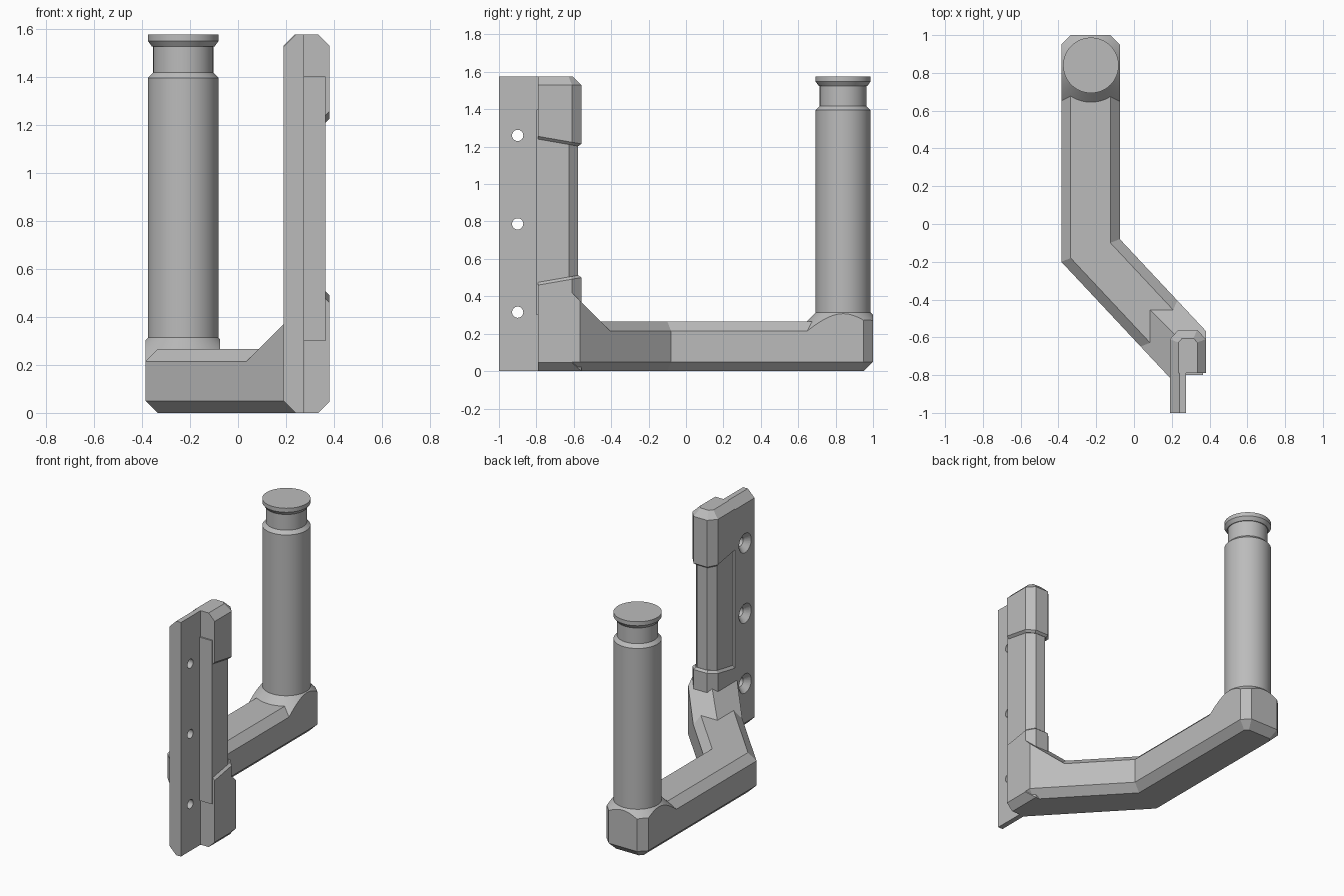
import bpy, bmesh, math
from mathutils import Vector, Matrix

if "Cube" in bpy.data.objects:
    bpy.data.objects.remove(bpy.data.objects["Cube"], do_unlink=True)

grey = bpy.data.materials.new("plain_grey")
grey.use_nodes = True
grey.diffuse_color = (0.5, 0.5, 0.5, 1)
grey.node_tree.nodes["Principled BSDF"].inputs["Base Color"].default_value = (0.5, 0.5, 0.5, 1)

UP, DOWN = Vector((0, 0, 1)), Vector((0, 0, -1))


def finish(bm, name, smooth=False):
    bmesh.ops.recalc_face_normals(bm, faces=bm.faces)
    mesh = bpy.data.meshes.new(name)
    bm.to_mesh(mesh)
    bm.free()
    mesh.materials.append(grey)
    obj = bpy.data.objects.new(name, mesh)
    bpy.context.collection.objects.link(obj)
    if smooth:
        bpy.ops.object.select_all(action="DESELECT")
        obj.select_set(True)
        bpy.context.view_layer.objects.active = obj
        bpy.ops.object.shade_smooth_by_angle(angle=math.radians(25))
    return obj


def slice_off(bm, point, normal):
    """Remove everything on the normal side of a plane and close the cut."""
    bmesh.ops.bisect_plane(bm, geom=bm.verts[:] + bm.edges[:] + bm.faces[:], dist=1e-5,
                           plane_co=point, plane_no=normal, clear_outer=True)
    rim = [e for e in bm.edges if e.is_boundary]
    if rim:
        bmesh.ops.holes_fill(bm, edges=rim, sides=0)


def edge_plane(plan, i):
    """Midpoint and outward normal of one side of a counter-clockwise plan."""
    a, b = Vector(plan[i]), Vector(plan[(i + 1) % len(plan)])
    d = (b - a).normalized()
    mid = (a + b) / 2
    return Vector((mid.x, mid.y, 0)), Vector((d.y, -d.x, 0))


def prism(name, plan, caps):
    """Extruded plan; each cap is (point, normal, chamfer, chamfered sides)."""
    bm = bmesh.new()
    low = bm.faces.new([bm.verts.new((x, y, -1)) for x, y in plan])
    new = bmesh.ops.extrude_face_region(bm, geom=[low])["geom"]
    bmesh.ops.translate(bm, vec=(0, 0, 4), verts=[v for v in new if isinstance(v, bmesh.types.BMVert)])
    bmesh.ops.recalc_face_normals(bm, faces=bm.faces)
    for point, normal, size, sides in caps:
        point = Vector(point)
        slice_off(bm, point, normal)
        for i in sides:
            mid, out = edge_plane(plan, i)
            mid.z = point.z - (normal.xy.dot(mid.xy - point.xy)) / normal.z
            mid.z -= math.copysign(size, normal.z)
            slice_off(bm, mid, out + normal)
    return finish(bm, name)


def lathe(profile, steps=64):
    bm = bmesh.new()
    vs = [bm.verts.new((r, 0, z)) for r, z in profile]
    es = [bm.edges.new(p) for p in zip(vs, vs[1:])]
    bmesh.ops.spin(bm, geom=vs + es, cent=(0, 0, 0), axis=(0, 0, 1),
                   angle=math.tau, steps=steps)
    bmesh.ops.remove_doubles(bm, verts=bm.verts, dist=1e-4)
    return bm


TOP = 1.575
ARM_TOP = 0.265
C = 0.05

# Straight arm, from the bend to the end below the post
bend_l, bend_r = (-0.385, -0.2), (-0.075, -0.08)
arm_plan = [bend_l, bend_r, (-0.075, 0.95), (-0.125, 1), (-0.335, 1), (-0.385, 0.95)]
prism("straight_arm", arm_plan, [((0, 0, ARM_TOP), UP, C, range(1, 6)),
                                 ((0, 0, 0), DOWN, C, range(1, 6))])

# Slanted arm, from the bend into the mount
slant_plan = [bend_l, (0.19, -0.814), (0.28, -0.79), (0.38, -0.79), (0.38, -0.566), bend_r]
prism("slanted_arm", slant_plan, [((0, 0, ARM_TOP), UP, C, (0, 4)),
                                  ((0, 0, 0), DOWN, C, (0, 3, 4))])

# Gusset with two slopes meeting at the mount corner
prism("gusset", slant_plan, [((0, 0, 0.1), DOWN, 0, ()),
                             ((0, 0, 0.42), UP, 0, ()),
                             ((0.19, 0, 0.37), Vector((-1, 0, 1)), 0, ()),
                             ((0, -0.56, 0.37), Vector((0, 1, 1)), 0, ())])

# Mount block: slim core between two thicker ends with sloped steps
block_plan = [(0.19, -0.79), (0.38, -0.79), (0.38, -0.61), (0.335, -0.56),
              (0.235, -0.56), (0.19, -0.61)]
core_plan = [(0.205, -0.8), (0.365, -0.8), (0.365, -0.625), (0.322, -0.577),
             (0.248, -0.577), (0.205, -0.625)]
sides = range(1, 6)
prism("mount_core", core_plan, [((0, 0, 1.4), UP, 0, ()), ((0, 0, 0.3), DOWN, 0, ())])
prism("mount_upper_block", block_plan, [
    ((0, 0, TOP), UP, 0.045, sides),
    ((0, -0.79, 1.24), Vector((0, -0.174, -1)), 0.015, sides)])
prism("mount_lower_block", block_plan, [
    ((0, -0.79, 0.475), Vector((0, -0.174, 1)), 0.015, sides),
    ((0, 0, 0), DOWN, 0.045, (1, 5))])

# Screw flange with countersunk holes
flange = prism("screw_flange", [(0.19, -1), (0.275, -1), (0.275, -0.79), (0.19, -0.79)],
               [((0, 0, TOP), UP, C, (3,)), ((0, 0, 0), DOWN, C, (3,))])
for z in (0.315, 0.787, 1.26):
    bm = lathe([(0, 0.17), (0.085, 0.17), (0.03, 0.225), (0.03, 0.4), (0, 0.4)], 32)
    bm.transform(Matrix.Translation((0, -0.9, z)) @ Matrix.Rotation(math.pi / 2, 4, "Y"))
    cutter = finish(bm, "hole_cutter")
    cutter.hide_render = True
    mod = flange.modifiers.new("hole", "BOOLEAN")
    mod.operation, mod.solver, mod.object = "DIFFERENCE", "EXACT", cutter
    bpy.context.view_layer.objects.active = flange
    bpy.ops.object.modifier_apply(modifier=mod.name)
    bpy.data.objects.remove(cutter, do_unlink=True)

# Round post with neck and cap
post_at = Matrix.Translation((-0.228, 0.84, 0))
bm = lathe([(0, 0.2), (0.147, 0.2), (0.147, 1.395), (0.125, 1.417), (0.125, 1.525),
            (0.13, 1.525), (0.147, 1.548), (0.147, TOP), (0, TOP)])
bm.transform(post_at)
finish(bm, "post", True)

# Conical collar trimmed to the arm outline
bm = lathe([(0, 0.2), (0.26, 0.2), (0.147, 0.313), (0, 0.313)])
bm.transform(post_at)
for i in range(1, 6):
    slice_off(bm, *edge_plane(arm_plan, i))
finish(bm, "post_collar", True)
